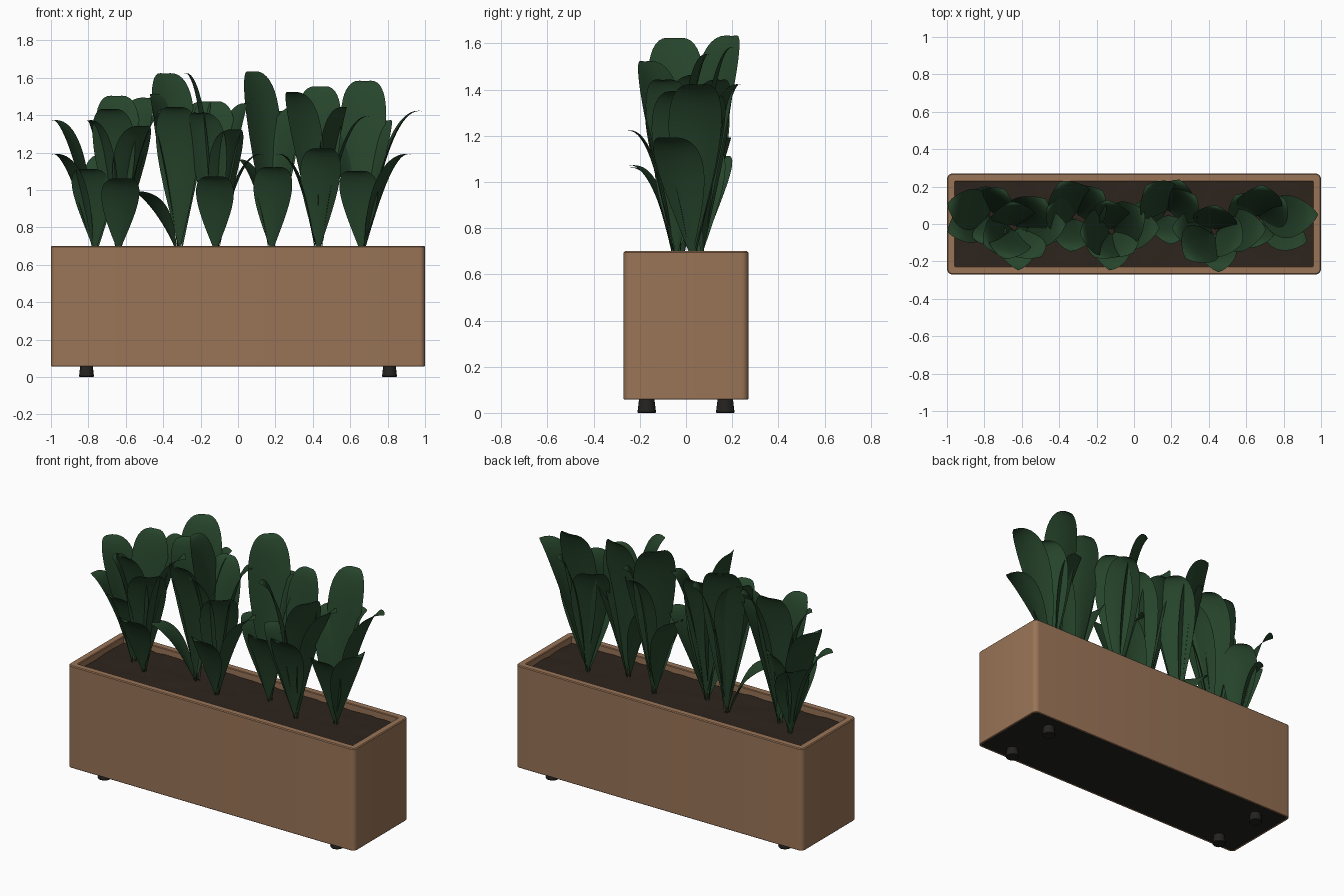
import bpy, bmesh, math, random
from mathutils import Vector

if "Cube" in bpy.data.objects:
    bpy.data.objects.remove(bpy.data.objects["Cube"])

random.seed(4)
SOIL = 0.66


def material(name, rgb):
    m = bpy.data.materials.new(name)
    m.diffuse_color = (*rgb, 1)
    m.use_nodes = True
    m.node_tree.nodes["Principled BSDF"].inputs["Base Color"].default_value = m.diffuse_color
    return m


CLAY = material("clay", (0.32, 0.175, 0.095))
EARTH = material("earth", (0.027, 0.018, 0.012))
DARK = material("dark", (0.017, 0.016, 0.014))
GREEN = material("green", (0.02, 0.06, 0.025))


def finish(bm, name, mat, angle=35):
    bmesh.ops.recalc_face_normals(bm, faces=bm.faces)
    me = bpy.data.meshes.new(name)
    bm.to_mesh(me)
    bm.free()
    me.materials.append(mat)
    ob = bpy.data.objects.new(name, me)
    bpy.context.collection.objects.link(ob)
    bpy.ops.object.select_all(action='DESELECT')
    ob.select_set(True)
    bpy.context.view_layer.objects.active = ob
    bpy.ops.object.shade_smooth_by_angle(angle=math.radians(angle))
    return ob


def rounded_rect(hx, hy, r, z, n=5):
    pts = []
    for i, (sx, sy) in enumerate(((1, 1), (-1, 1), (-1, -1), (1, -1))):
        for k in range(n + 1):
            a = math.pi / 2 * (i + k / n)
            pts.append((sx * (hx - r) + r * math.cos(a), sy * (hy - r) + r * math.sin(a), z))
    return pts


def loft(bm, rings, closed=False):
    loops = [[bm.verts.new(p) for p in ring] for ring in rings]
    pairs = list(zip(loops, loops[1:])) + ([(loops[-1], loops[0])] if closed else [])
    for a, b in pairs:
        for i in range(len(a)):
            j = (i + 1) % len(a)
            bm.faces.new((a[i], a[j], b[j], b[i]))
    return loops


# planter box: outer wall, rim, inner wall
bm = bmesh.new()
loft(bm, [rounded_rect(x, y, r, z) for x, y, r, z in (
    (0.997, 0.267, 0.027, 0.057), (1.0, 0.27, 0.03, 0.06), (1.0, 0.27, 0.03, 0.695),
    (0.995, 0.265, 0.025, 0.70), (0.96, 0.23, 0.006, 0.70), (0.956, 0.226, 0.004, 0.696),
    (0.956, 0.226, 0.004, 0.60), (0.985, 0.255, 0.02, 0.06))], closed=True)
finish(bm, "planter_box", CLAY, 30)

# underside plate
bm = bmesh.new()
loops = loft(bm, [rounded_rect(0.988, 0.258, 0.02, z) for z in (0.058, 0.075)])
for lp in loops:
    bm.faces.new(lp)
finish(bm, "planter_base", DARK)

# feet
for sx in (-1, 1):
    for sy in (-1, 1):
        bm = bmesh.new()
        loops = loft(bm, [[(sx * 0.81 + r * math.cos(k * math.tau / 20),
                            sy * 0.17 + r * math.sin(k * math.tau / 20), z) for k in range(20)]
                          for r, z in ((0.037, 0), (0.04, 0.004), (0.033, 0.062))])
        bm.faces.new(loops[0])
        bm.faces.new(loops[-1])
        finish(bm, "foot", DARK)

# soil, slightly uneven
bm = bmesh.new()
NX, NY = 40, 10
grid = [[bm.verts.new((-0.957 + 1.914 * i / NX, -0.227 + 0.454 * j / NY,
                       SOIL + random.uniform(-0.004, 0.004)))
         for j in range(NY + 1)] for i in range(NX + 1)]
for i in range(NX):
    for j in range(NY):
        bm.faces.new((grid[i][j], grid[i + 1][j], grid[i + 1][j + 1], grid[i][j + 1]))
finish(bm, "soil", EARTH, 60)


def bezier(p, t):
    s = 1 - t
    return s**3 * p[0] + 3 * s * s * t * p[1] + 3 * s * t * t * p[2] + t**3 * p[3]


def leaf(bm, root, tip):
    # gently arching blade with a rounded tip on a thin stalk
    d = Vector((tip[0] - root[0], tip[1] - root[1], 0))
    reach, h = d.length, tip[2] - SOIL
    out = d.normalized()
    side = Vector((-out.y, out.x, 0))
    half = 0.085 + 0.037 * h
    base = Vector((root[0], root[1], SOIL - 0.01)) + out * 0.012
    path = [base + out * reach * a + Vector((0, 0, h * b))
            for a, b in ((0, 0), (0.2, 0.42), (0.5, 1.05), (0.98, 1.0))]
    n, rows = 24, []
    twist = random.uniform(-0.25, 0.25)
    for i in range(n + 1):
        t = i / n
        c = bezier(path, t)
        tan = (bezier(path, t + 0.01) - bezier(path, t - 0.01)).normalized()
        across = (side + out * twist * t).normalized()
        nrm = across.cross(tan).normalized()
        if nrm.dot(out) > 0:
            nrm = -nrm
        u = max(0, (t - 0.04) / 0.96)
        w = 0.004 * (1 - t) + half * max(0, math.sin(math.pi * u**1.3))**0.8
        fold = 0.25 * (1 - 0.8 * u)
        rows.append([bm.verts.new(c + across * w * s + nrm * w * fold * abs(s)**1.4)
                     for s in (-1, -0.55, 0, 0.55, 1)])
    for a, b in zip(rows, rows[1:]):
        for k in range(4):
            bm.faces.new((a[k], a[k + 1], b[k + 1], b[k]))
    bmesh.ops.remove_doubles(bm, verts=rows[-1], dist=0.0005)


def plant(name, root, tips):
    bm = bmesh.new()
    for tip in tips:
        leaf(bm, root, tip)
    finish(bm, name, GREEN, 60)


# plants: root position, then leaf tips
plant("plant_1", (-0.76, 0.05), [(-0.99, 0.11, 1.38), (-0.99, -0.04, 1.20), (-0.87, 0.16, 1.12),
                                 (-0.70, 0.18, 1.20), (-0.81, -0.10, 1.12)])
plant("plant_2", (-0.64, -0.02), [(-0.65, 0.11, 1.51), (-0.48, 0.13, 1.50), (-0.37, 0.0, 1.44),
                                  (-0.62, -0.24, 1.07), (-0.80, -0.10, 1.38), (-0.50, -0.17, 1.35),
                                  (-0.69, -0.18, 1.44)])
plant("plant_3", (-0.31, 0.04), [(-0.39, 0.22, 1.63), (-0.17, 0.17, 1.48), (-0.57, -0.05, 1.0),
                                 (-0.34, -0.14, 1.45), (-0.45, 0.10, 1.52)])
plant("plant_4", (-0.12, -0.04), [(0.05, 0.06, 1.47), (-0.13, -0.24, 1.08), (-0.21, -0.17, 1.42),
                                  (0.13, -0.02, 1.20), (-0.14, 0.12, 1.48), (-0.01, -0.15, 1.33),
                                  (-0.28, -0.05, 1.63)])
plant("plant_5", (0.18, 0.06), [(0.07, 0.20, 1.64), (0.32, 0.15, 1.45), (0.19, -0.10, 1.13),
                                (0.0, 0.08, 1.17), (0.24, 0.23, 1.43)])
plant("plant_6", (0.43, -0.04), [(0.44, 0.09, 1.56), (0.28, -0.18, 1.53), (0.70, -0.03, 1.40),
                                 (0.45, -0.25, 1.23), (0.21, -0.02, 1.20), (0.57, -0.10, 1.45)])
plant("plant_7", (0.66, 0.03), [(0.68, 0.20, 1.59), (0.98, 0.05, 1.43), (0.92, -0.09, 1.20),
                                (0.80, 0.13, 1.38), (0.63, -0.12, 1.11), (0.55, 0.15, 1.35)])
